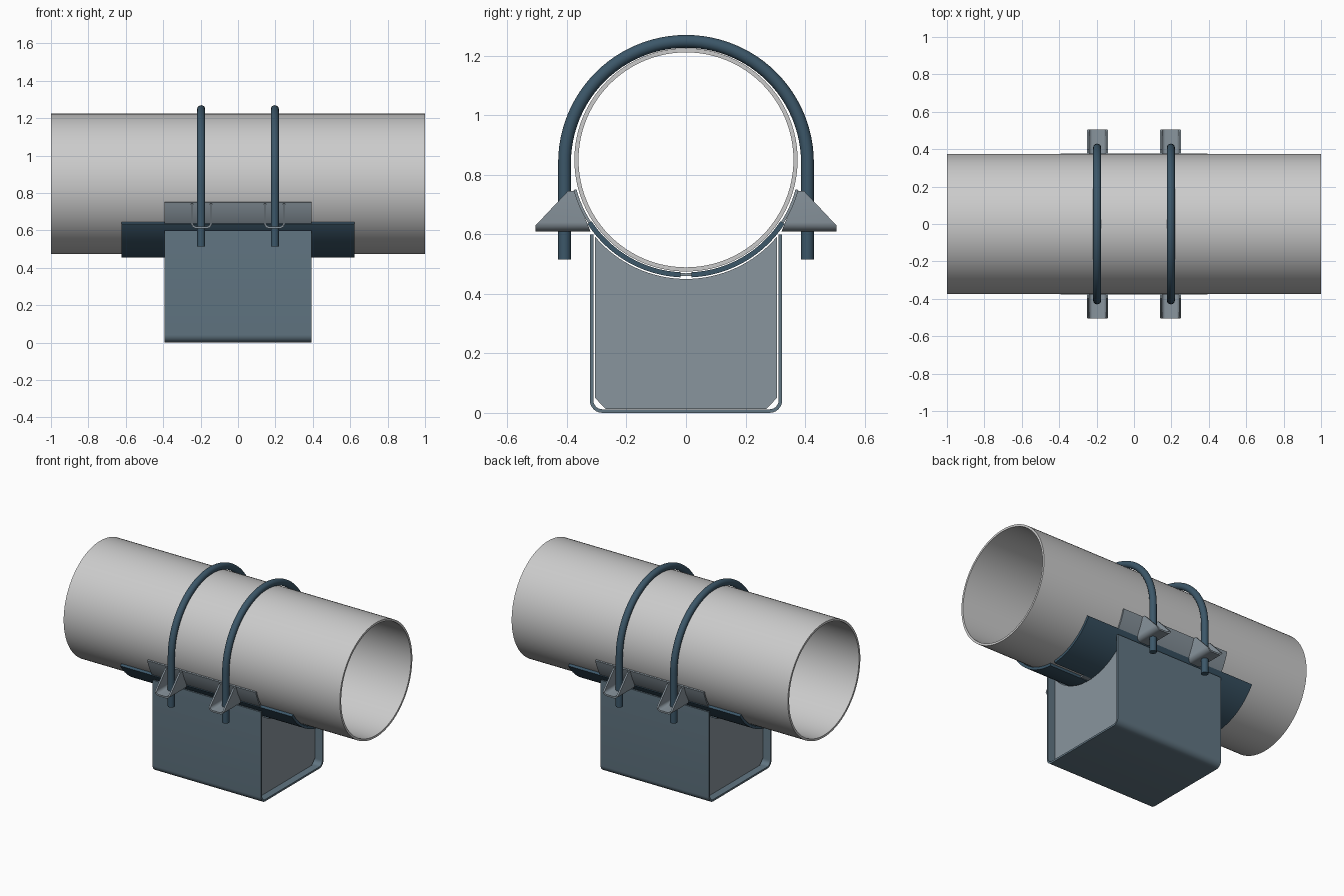
import bpy, bmesh
from math import sin, cos, pi, radians, sqrt
from mathutils import Vector

if "Cube" in bpy.data.objects:
    bpy.data.objects.remove(bpy.data.objects["Cube"])

CZ = 0.85  # pipe axis height


def material(name, rgb):
    m = bpy.data.materials.new(name)
    m.diffuse_color = (*rgb, 1)
    m.use_nodes = True
    m.node_tree.nodes["Principled BSDF"].inputs["Base Color"].default_value = m.diffuse_color
    return m


DARK = material("dark_blue_steel", (0.045, 0.095, 0.14))
BLUE = material("blue_steel", (0.12, 0.18, 0.225))
PALE = material("pale_steel", (0.25, 0.3, 0.34))


def finish(name, bm, mat=None):
    bmesh.ops.recalc_face_normals(bm, faces=bm.faces)
    me = bpy.data.meshes.new(name)
    bm.to_mesh(me)
    bm.free()
    ob = bpy.data.objects.new(name, me)
    bpy.context.collection.objects.link(ob)
    if mat:
        me.materials.append(mat)
    bpy.ops.object.select_all(action='DESELECT')
    ob.select_set(True)
    bpy.context.view_layer.objects.active = ob
    bpy.ops.object.shade_smooth_by_angle(angle=radians(35))
    return ob


def strip(outer, inner, place, a, b, closed=False):
    """Solid wall between two matching outlines, extruded from a to b."""
    bm = bmesh.new()
    rings = [[bm.verts.new(place(p, t)) for p in line]
             for line, t in ((outer, a), (outer, b), (inner, b), (inner, a))]
    n = len(outer)
    for i in range(n if closed else n - 1):
        j = (i + 1) % n
        for k in range(4):
            r, s = rings[k], rings[(k + 1) % 4]
            bm.faces.new((r[i], r[j], s[j], s[i]))
    if not closed:
        bm.faces.new([r[0] for r in rings])
        bm.faces.new([r[-1] for r in rings])
    return bm


def along_x(p, t):
    return (t, p[0], p[1])


def arc(r, a0, a1, n):
    """Arc about the pipe axis; angles in degrees from straight down."""
    return [(r * sin(radians(a0 + (a1 - a0) * i / n)),
             CZ - r * cos(radians(a0 + (a1 - a0) * i / n))) for i in range(n + 1)]


def u_line(w, z0, z1, r, n=6):
    """Open U outline with rounded lower corners."""
    left = [(-w + r - r * cos(pi / 2 * i / n), z0 + r - r * sin(pi / 2 * i / n))
            for i in range(n + 1)]
    right = [(-p[0], p[1]) for p in reversed(left)]
    return [(-w, z1)] + left + right + [(w, z1)]


# Pipe
finish("pipe", strip(arc(0.375, 0, 360, 96)[:-1], arc(0.361, 0, 360, 96)[:-1],
                     along_x, -1, 1, closed=True))

# Curved saddle and the two longer pads under the pipe
finish("saddle", strip(arc(0.391, -75, 75, 48), arc(0.381, -75, 75, 48),
                       along_x, -0.393, 0.393), PALE)
for side, s in (("front", -1), ("back", 1)):
    finish("pad_" + side, strip(arc(0.395, 2.7 * s, 57 * s, 24),
                                arc(0.378, 2.7 * s, 57 * s, 24),
                                along_x, -0.622, 0.622), DARK)

# Folded base channel
finish("base_channel", strip(u_line(0.323, 0, 0.6, 0.042),
                             u_line(0.311, 0.012, 0.6, 0.03),
                             along_x, -0.393, 0.393), BLUE)

# End web plates with chamfered lower corners and a curved top
yw, rw = 0.305, 0.4
edge = radians(1) and 49.7
profile = arc(rw, -edge, edge, 32) + [(yw, 0.05), (yw - 0.035, 0.013),
                                      (-yw + 0.035, 0.013), (-yw, 0.05)]
for side, x in (("left", -0.345), ("right", 0.333)):
    bm = bmesh.new()
    face = bm.faces.new([bm.verts.new((x, y, z)) for y, z in profile])
    ext = bmesh.ops.extrude_face_region(bm, geom=[face])["geom"]
    bmesh.ops.translate(bm, vec=(0.012, 0, 0),
                        verts=[v for v in ext if isinstance(v, bmesh.types.BMVert)])
    if face.is_valid is False:
        bm.faces.new([v for v in bm.verts][:len(profile)])
    finish("web_plate_" + side, bm, PALE)


def cut(bm, point, normal):
    geom = bm.verts[:] + bm.edges[:] + bm.faces[:]
    res = bmesh.ops.bisect_plane(bm, geom=geom, plane_co=point, plane_no=normal,
                                 clear_outer=True)
    edges = [e for e in res["geom_cut"] if isinstance(e, bmesh.types.BMEdge)]
    bmesh.ops.holes_fill(bm, edges=edges, sides=0)


# Bolt lugs: folded troughs cut to a slope, one per bolt leg
for bx, xs in (("left", -0.195), ("right", 0.195)):
    for by, s in (("front", -1), ("back", 1)):
        def place(p, t, xs=xs, s=s):
            return (xs + p[0], s * t, p[1])
        bm = strip(u_line(0.056, 0.61, 0.745, 0.03), u_line(0.045, 0.621, 0.745, 0.019),
                   place, 0.31, 0.505)
        cut(bm, Vector((0, s * 0.397, 0.745)), Vector((0, s * 0.115, 0.108)))
        cut(bm, Vector((0, s * 0.376, 0.745)), Vector((0, -s * 0.135, 0.055)))
        finish(f"lug_{bx}_{by}", bm, PALE)

# U-bolts
R, zc, foot, rod = 0.408, 0.84, 0.515, 0.0215
for side, x in (("left", -0.197), ("right", 0.197)):
    path = ([(R, foot)] + [(R * cos(pi * i / 48), zc + R * sin(pi * i / 48))
                           for i in range(49)] + [(-R, foot)])
    bm = bmesh.new()
    rings = []
    for i, (y, z) in enumerate(path):
        a = pi * min(max(i - 1, 0), 48) / 48
        rings.append([bm.verts.new((x + rod * sin(2 * pi * k / 20),
                                    y + rod * cos(2 * pi * k / 20) * cos(a),
                                    z + rod * cos(2 * pi * k / 20) * sin(a)))
                      for k in range(20)])
    for r, q in zip(rings, rings[1:]):
        for k in range(20):
            bm.faces.new((r[k], r[(k + 1) % 20], q[(k + 1) % 20], q[k]))
    bm.faces.new(rings[0])
    bm.faces.new(rings[-1])
    finish("u_bolt_" + side, bm, DARK)
